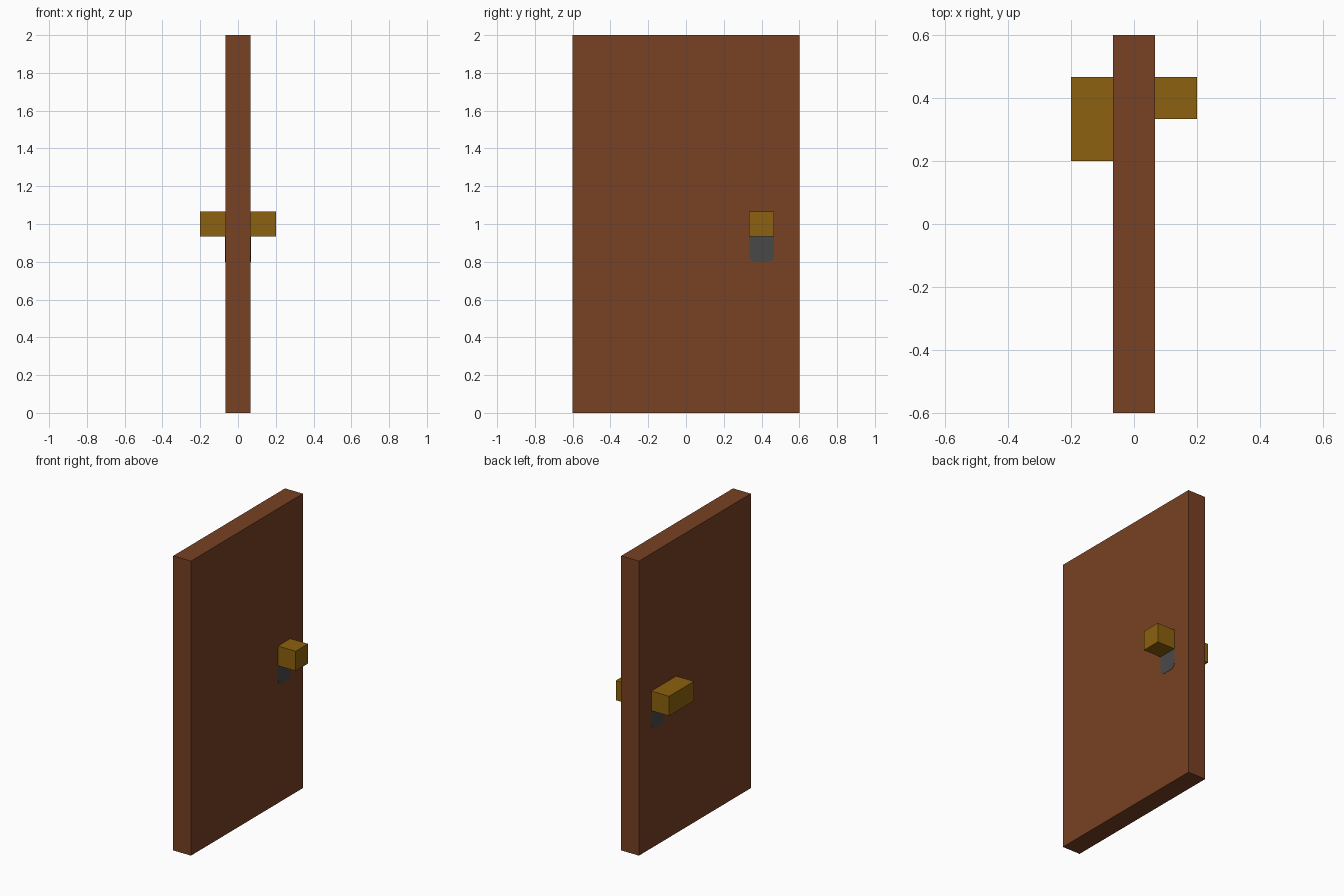
import bpy, bmesh, math

if "Cube" in bpy.data.objects:
    bpy.data.objects.remove(bpy.data.objects["Cube"])


def material(name, rgb):
    # sRGB bytes to linear diffuse colour
    lin = [((c / 255 + 0.055) / 1.055) ** 2.4 if c > 10 else c / 255 / 12.92 for c in rgb]
    m = bpy.data.materials.new(name)
    m.diffuse_color = (*lin, 1)
    m.use_nodes = True
    m.node_tree.nodes["Principled BSDF"].inputs["Base Color"].default_value = m.diffuse_color
    return m


def finish(name, bm, mat):
    bmesh.ops.recalc_face_normals(bm, faces=bm.faces)
    me = bpy.data.meshes.new(name)
    bm.to_mesh(me)
    bm.free()
    me.materials.append(mat)
    ob = bpy.data.objects.new(name, me)
    bpy.context.collection.objects.link(ob)
    return ob


def box(name, lo, hi, mat):
    bm = bmesh.new()
    bmesh.ops.create_cube(bm, size=1)
    for v in bm.verts:
        v.co = [(a + b) / 2 + c * (b - a) for a, b, c in zip(lo, hi, v.co)]
    return finish(name, bm, mat)


def keyhole_plate(name, side, mat):
    # Square plate with rounded lower corners, lying on the door face
    y0, y1, z0, z1, r = 0.3333, 0.4667, 0.80, 0.9333, 0.035
    pts = [(y1, z1), (y0, z1)]
    for cy, start in ((y0 + r, 180), (y1 - r, 270)):
        for i in range(6):
            a = math.radians(start + 18 * i)
            pts.append((cy + r * math.cos(a), z0 + r + r * math.sin(a)))
    bm = bmesh.new()
    face = bm.faces.new([bm.verts.new((side * T, y, z)) for y, z in pts])
    ext = bmesh.ops.extrude_face_region(bm, geom=[face])
    for v in ext["geom"]:
        if isinstance(v, bmesh.types.BMVert):
            v.co.x += side * 0.002
    return finish(name, bm, mat)


T = 0.0667  # half the door thickness
wood = material("brown wood", (120, 65, 35))
brass = material("dark brass", (140, 97, 14))
iron = material("dark grey", (73, 73, 73))

# Door slab
box("door_panel", (-T, -0.6, 0), (T, 0.6, 2), wood)

# Square knob on the right, lever on the left
box("door_knob", (T, 0.3333, 0.9333), (0.2, 0.4667, 1.0667), brass)
box("door_lever", (-0.2, 0.2, 0.9333), (-T, 0.4667, 1.0667), brass)

# Lock plates below the handles, one per side
for label, side in (("right", 1), ("left", -1)):
    keyhole_plate("lock_plate_" + label, side, iron)
